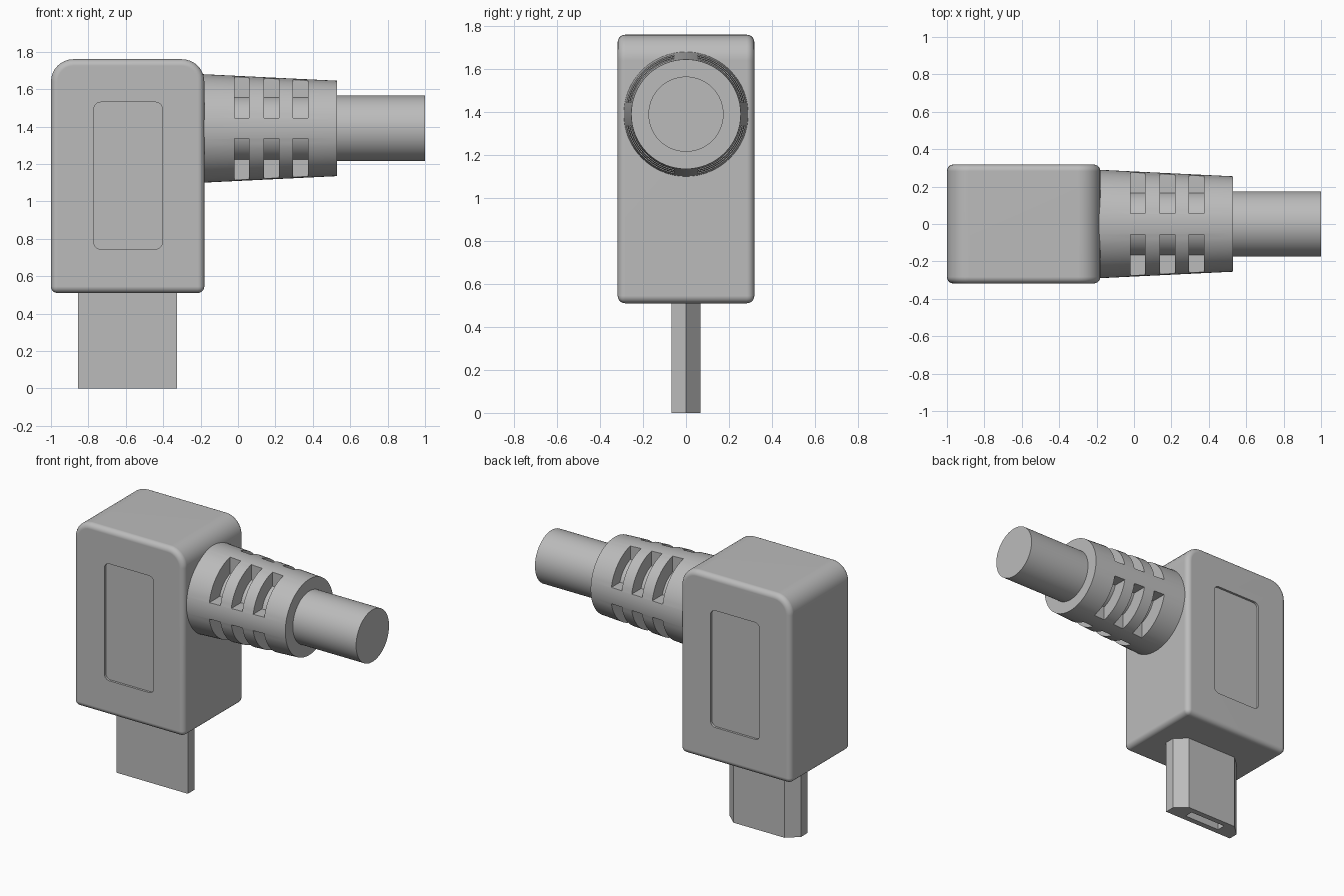
import bpy, bmesh, math
from mathutils import Matrix, Vector

cube = bpy.data.objects.get("Cube")
if cube:
    bpy.data.objects.remove(cube, do_unlink=True)

grey = bpy.data.materials.new("plain_grey")
grey.use_nodes = True
colour = (0.5, 0.5, 0.5, 1)
grey.diffuse_color = colour
grey.node_tree.nodes["Principled BSDF"].inputs["Base Color"].default_value = colour

AXIS_Z = 1.39                      # height of the cable axis
BODY_X = (-1.0, -0.18)
PLUG_X = -0.59                     # middle of the plug and panels


def make(name, bm):
    bmesh.ops.recalc_face_normals(bm, faces=bm.faces)
    mesh = bpy.data.meshes.new(name)
    bm.to_mesh(mesh)
    bm.free()
    mesh.materials.append(grey)
    ob = bpy.data.objects.new(name, mesh)
    bpy.context.collection.objects.link(ob)
    return ob


def activate(ob):
    bpy.ops.object.select_all(action='DESELECT')
    ob.select_set(True)
    bpy.context.view_layer.objects.active = ob


def add_prism(bm, points, sweep):
    """Closed solid from a ring of points swept along a vector."""
    face = bm.faces.new([bm.verts.new(p) for p in points])
    result = bmesh.ops.extrude_face_region(bm, geom=[face], use_keep_orig=True)
    moved = [g for g in result["geom"] if isinstance(g, bmesh.types.BMVert)]
    bmesh.ops.translate(bm, verts=moved, vec=Vector(sweep))


def add_box(bm, x, y, z):
    add_prism(bm, [(x[0], y[0], z[0]), (x[1], y[0], z[0]),
                   (x[1], y[1], z[0]), (x[0], y[1], z[0])], (0, 0, z[1] - z[0]))


def rounded(x, z, r_bottom, r_top, steps=8):
    """Rounded rectangle in the xz plane; zero radius keeps a sharp corner."""
    points = []
    for i, (sx, sz) in enumerate([(1, 1), (0, 1), (0, 0), (1, 0)]):
        r = r_top if sz else r_bottom
        cx, cz = x[sx] + (-r if sx else r), z[sz] + (-r if sz else r)
        for k in range(steps + 1 if r else 1):
            a = math.pi / 2 * (i + k / steps)
            points.append((cx + r * math.cos(a), cz + r * math.sin(a)))
    return points


def tube(name, x, r1, r2):
    """Solid cylinder or cone along the cable axis."""
    bm = bmesh.new()
    place = Matrix.Translation(((x[0] + x[1]) / 2, 0, AXIS_Z)) @ Matrix.Rotation(math.pi / 2, 4, 'Y')
    bmesh.ops.create_cone(bm, cap_ends=True, segments=64, radius1=r1, radius2=r2,
                          depth=x[1] - x[0], matrix=place)
    return make(name, bm)


def cut(ob, cutter_bm):
    cutter = make("cutter", cutter_bm)
    cutter.hide_render = True
    mod = ob.modifiers.new("cut", 'BOOLEAN')
    mod.operation, mod.solver, mod.object = 'DIFFERENCE', 'EXACT', cutter
    activate(ob)
    bpy.ops.object.modifier_apply(modifier=mod.name)
    bpy.data.objects.remove(cutter, do_unlink=True)


def smooth(ob):
    activate(ob)
    bpy.ops.object.shade_smooth_by_angle(angle=math.radians(30))
    mod = ob.modifiers.new("flat_face_normals", 'WEIGHTED_NORMAL')
    mod.keep_sharp = True


# Housing: large round top corners, small softened edges
bm = bmesh.new()
add_prism(bm, [(x, -0.318, z) for x, z in rounded(BODY_X, (0.51, 1.76), 0, 0.12)], (0, 0.636, 0))
housing = make("housing", bm)
bevel = housing.modifiers.new("soft_edges", 'BEVEL')
bevel.width, bevel.segments = 0.035, 5
bevel.limit_method, bevel.angle_limit = 'ANGLE', math.radians(30)
activate(housing)
bpy.ops.object.modifier_apply(modifier=bevel.name)

# Shallow recessed panel on front and back
bm = bmesh.new()
panel = rounded((-0.77, -0.405), (0.745, 1.53), 0.035, 0.035, 6)
for side in (-1, 1):
    add_prism(bm, [(x, side * 0.303, z) for x, z in panel], (0, side * 0.1, 0))
cut(housing, bm)
smooth(housing)

# Metal plug with chamfered back corners and a slot in its tip
bm = bmesh.new()
half = [(0.265, -0.068), (0.265, 0), (0.19, 0.068)]
outline = half + [(-x, y) for x, y in reversed(half)]
add_prism(bm, [(PLUG_X + x, y, 0) for x, y in outline], (0, 0, 0.56))
plug = make("plug", bm)
bm = bmesh.new()
add_box(bm, (PLUG_X - 0.135, PLUG_X + 0.135), (-0.03, 0.03), (-0.1, 0.2))
cut(plug, bm)

# Cable, running on through the strain relief as its core
smooth(tube("cable", (-0.25, 1.0), 0.175, 0.175))

# Tapered strain relief: three rows of four slots leave cross-shaped ribs
relief = tube("strain_relief", (-0.25, 0.53), 0.293, 0.255)
bm = bmesh.new()
for x in (-0.02, 0.138, 0.295):
    for sy in (-1, 1):
        for sz in (-1, 1):
            add_box(bm, (x, x + 0.08), sorted((sy * 0.055, sy * 0.4)),
                    sorted((AXIS_Z + sz * 0.055, AXIS_Z + sz * 0.4)))
cut(relief, bm)
smooth(relief)
